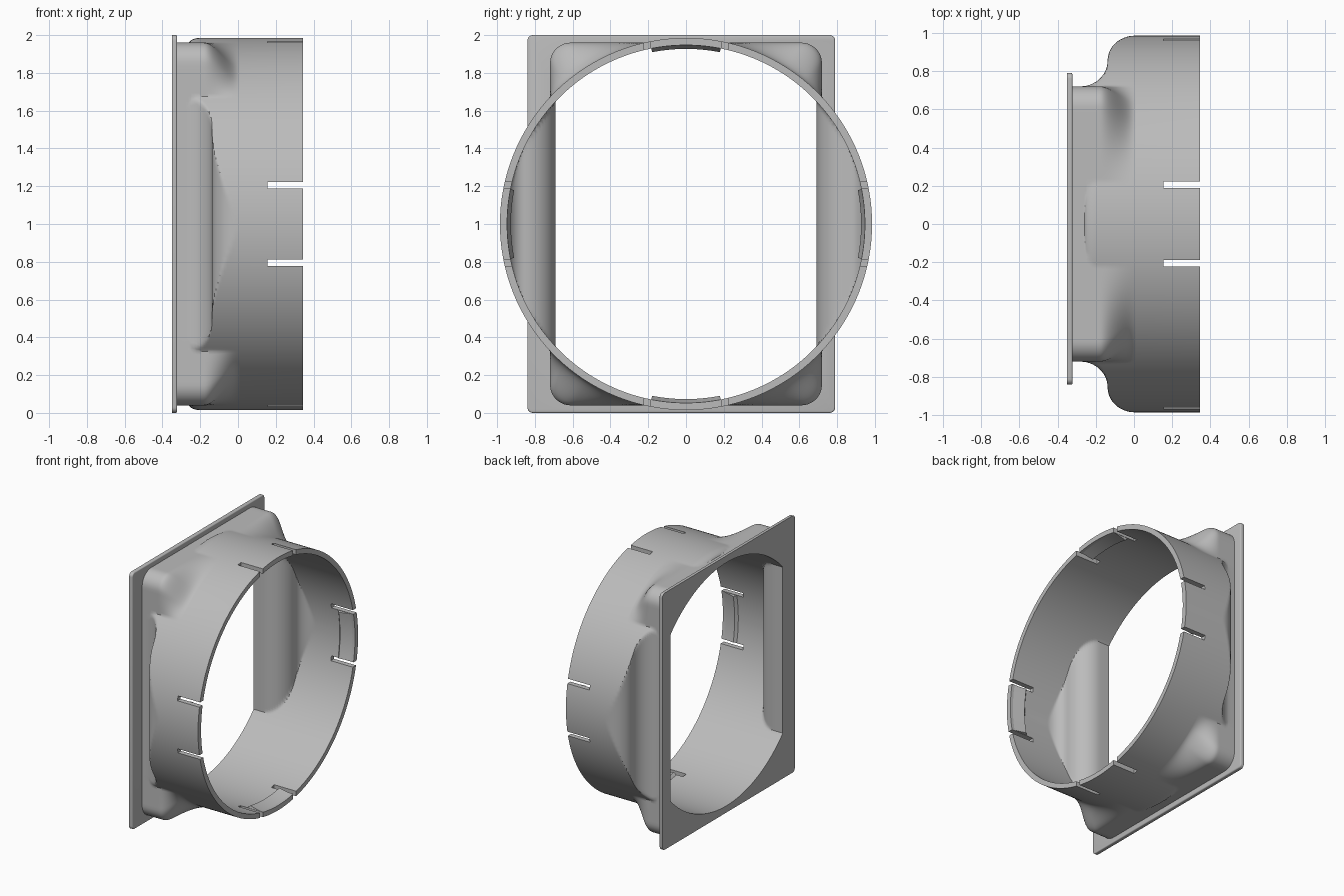
import bpy, bmesh, math
from mathutils import Vector, Matrix

if "Cube" in bpy.data.objects:
    bpy.data.objects.remove(bpy.data.objects["Cube"], do_unlink=True)

grey = bpy.data.materials.new("light grey plastic")
grey.use_nodes = True
colour = (0.5, 0.5, 0.5, 1)
grey.diffuse_color = colour
grey.node_tree.nodes["Principled BSDF"].inputs["Base Color"].default_value = colour

BACK, SEAT, RIM = -0.35, -0.322, 0.345    # plate back, plate front, open end
R_OUT, R_IN = 0.985, 0.947
N = 480


def make_object(name, bm):
    bmesh.ops.recalc_face_normals(bm, faces=bm.faces)
    mesh = bpy.data.meshes.new(name)
    bm.to_mesh(mesh)
    bm.free()
    obj = bpy.data.objects.new(name, mesh)
    bpy.context.collection.objects.link(obj)
    mesh.materials.append(grey)
    return obj


def activate(obj):
    bpy.ops.object.select_all(action="DESELECT")
    obj.select_set(True)
    bpy.context.view_layer.objects.active = obj


def smooth(obj, angle=35):
    activate(obj)
    bpy.ops.object.shade_smooth_by_angle(angle=math.radians(angle))


def box(name, low, high):
    low, high = Vector(low), Vector(high)
    bm = bmesh.new()
    bmesh.ops.create_cube(bm, size=1)
    for v in bm.verts:
        v.co = (low + high) / 2 + v.co * (high - low)
    return make_object(name, bm)


def cut(obj, cutter):
    cutter.hide_render = True
    activate(obj)
    mod = obj.modifiers.new("cut", "BOOLEAN")
    mod.operation = "DIFFERENCE"
    mod.solver = "EXACT"
    mod.object = cutter
    bpy.ops.object.modifier_apply(modifier=mod.name)
    bpy.data.objects.remove(cutter, do_unlink=True)


def loft(name, rings, closed):
    """Bridge rings of points around the x axis."""
    bm = bmesh.new()
    loops = [[bm.verts.new(p) for p in ring] for ring in rings]
    pairs = list(zip(loops, loops[1:]))
    if closed:
        pairs.append((loops[-1], loops[0]))
    else:
        bm.faces.new(loops[0])
        bm.faces.new(loops[-1])
    for a, b in pairs:
        for i in range(len(a)):
            j = (i + 1) % len(a)
            bm.faces.new((a[i], a[j], b[j], b[i]))
    return make_object(name, bm)


def ring(x, radius):
    points = []
    for i in range(N):
        a = 2 * math.pi * (i + 0.5) / N
        r = radius(x, math.cos(a), math.sin(a))
        points.append((x, r * math.cos(a), 1 + r * math.sin(a)))
    return points


def ogee(x, x0, xm, x1, y0, ym, y1):
    """Half width of the flaring side wall: concave arc, then convex arc."""
    if x <= x0:
        return y0
    if x >= x1:
        return y1
    if x < xm:
        t = (x - x0) / (xm - x0)
        return y0 + (ym - y0) * (1 - math.sqrt(1 - t * t))
    t = (x1 - x) / (x1 - xm)
    return ym + (y1 - ym) * math.sqrt(1 - t * t)


def rounded_rect(c, s, w=0.72, h=0.96, k=0.11):
    c, s = abs(c), abs(s)
    r = min(w / max(c, 1e-6), h / max(s, 1e-6))
    if r * c > w - k and r * s > h - k:
        b = c * (w - k) + s * (h - k)
        r = b + math.sqrt(max(0, b * b - (w - k) ** 2 - (h - k) ** 2 + k * k))
    return r


def outer_radius(x, c, s):
    side = ogee(x, -0.28, -0.138, 0.005, 0.72, 0.855, R_OUT)
    t = min(1, max(0, (x + 0.26) / 0.06))
    circle = R_OUT - 0.03 * (1 - math.sqrt(1 - (1 - t) ** 2))
    base = min(circle, side / max(abs(c), 1e-6))
    # box corners melt into the round collar
    t = min(1, max(0, (x + 0.18) / 0.19))
    fade = 1 - t * t * (3 - 2 * t)
    return base + max(0, rounded_rect(c, s) - base) * fade


def inner_radius(x, c, s):
    side = ogee(x, -0.27, -0.105, 0.005, 0.69, 0.855, R_IN)
    return min(R_IN, side / max(abs(c), 1e-6))


# Adapter body: square socket flowing into a round collar
def stations(x0, xm, x1, steps=14):
    q = [math.pi / 2 * i / steps for i in range(steps + 1)]
    xs = [x0 + (xm - x0) * math.sin(a) for a in q]
    xs += [x1 - (x1 - xm) * math.cos(a) for a in q[1:]]
    return [SEAT] + xs + [RIM]


outer_x = sorted(stations(-0.28, -0.138, 0.005) + [-0.26, -0.257, -0.25, 0.012])
rings = [ring(x, outer_radius) for x in outer_x]
rings += [ring(x, inner_radius) for x in reversed(stations(-0.27, -0.105, 0.005))]
body = loft("adapter_body", rings, True)

# Slots that free the four snap tabs
for sign in (-1, 1):
    lo, hi = sorted((sign * 0.187, sign * 0.222))
    cut(body, box("slot_cutter", (0.155, -1.2, 1 + lo), (0.5, 1.2, 1 + hi)))
    cut(body, box("slot_cutter", (0.155, lo, -0.2), (0.5, hi, 2.2)))
smooth(body)

# Mounting plate with its opening
plate = box("mounting_plate", (BACK, -0.84, 0), (SEAT, 0.79, 2))
bm = bmesh.new()
bm.from_mesh(plate.data)
corners = [e for e in bm.edges if abs(e.verts[0].co.x - e.verts[1].co.x) > 0.01]
bmesh.ops.bevel(bm, geom=corners, offset=0.03, segments=6, profile=0.5, affect="EDGES")
front = [e for e in bm.edges if all(v.co.x > SEAT - 1e-4 for v in e.verts)]
bmesh.ops.bevel(bm, geom=front, offset=0.008, segments=3, profile=0.5, affect="EDGES")
bm.to_mesh(plate.data)
bm.free()
hole = loft("opening_cutter", [[(x, p[1], p[2]) for p in ring(SEAT, inner_radius)]
                               for x in (-0.5, -0.2)], False)
cut(plate, hole)
smooth(plate)

# Snap ridges inside the tabs
for k, name in enumerate(("left", "top", "right", "bottom")):
    sections = []
    for i in range(17):
        a = k * math.pi / 2 + 0.195 * (i / 8 - 1)
        sections.append([(x, r * math.cos(a), 1 + r * math.sin(a))
                         for x, r in ((0.335, 0.95), (0.23, 0.927), (0.21, 0.95))])
    smooth(loft("snap_ridge_" + name, sections, False), 10)
